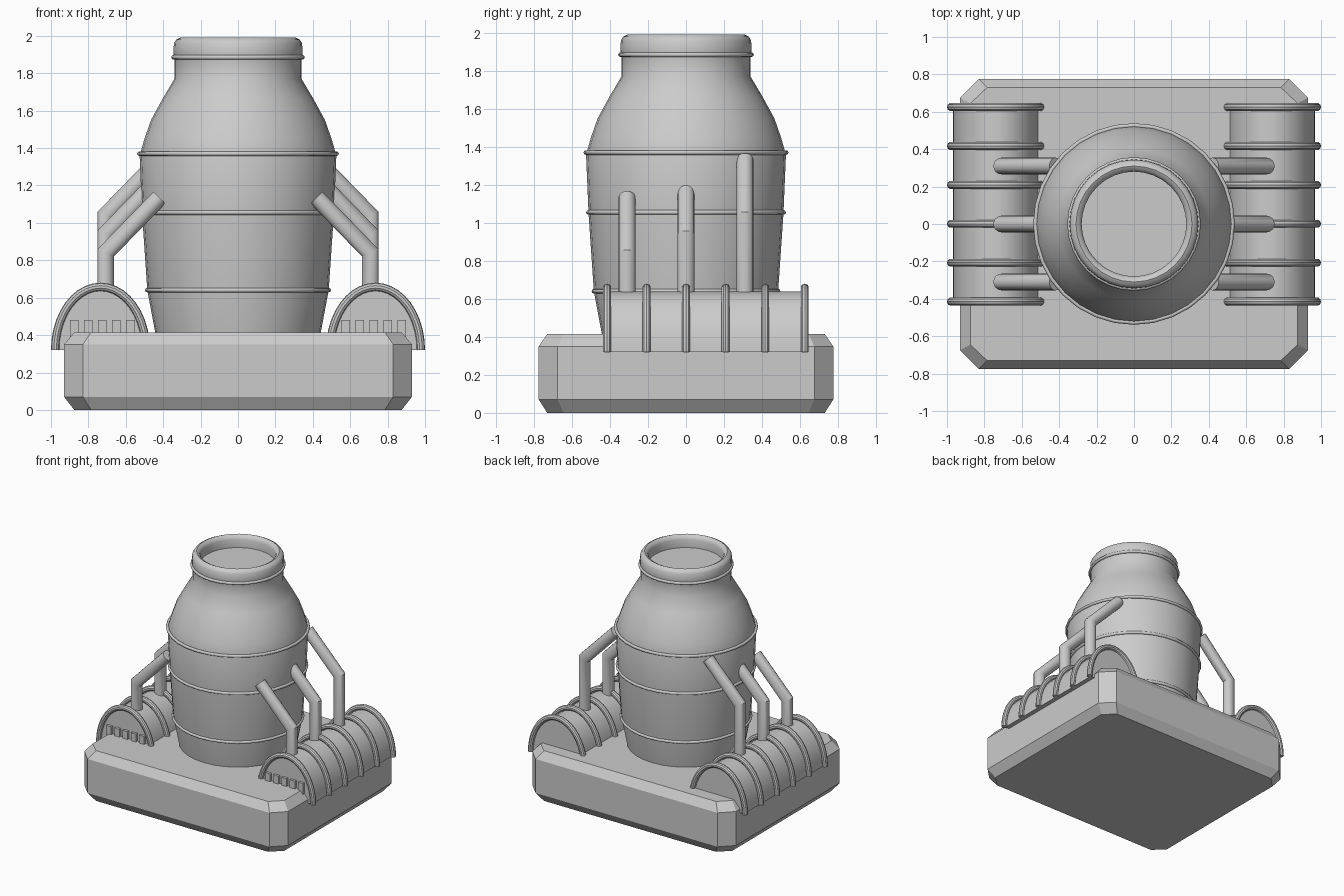
import bpy, bmesh, math
from mathutils import Vector

cube = bpy.data.objects.get("Cube")
if cube:
    bpy.data.objects.remove(cube, do_unlink=True)

grey = bpy.data.materials.new("plain grey")
grey.use_nodes = True
colour = (0.6, 0.6, 0.6, 1)
grey.diffuse_color = colour
grey.node_tree.nodes["Principled BSDF"].inputs["Base Color"].default_value = colour


def finish(name, bm, smooth=True, angle=35):
    bmesh.ops.recalc_face_normals(bm, faces=bm.faces)
    mesh = bpy.data.meshes.new(name)
    bm.to_mesh(mesh)
    bm.free()
    obj = bpy.data.objects.new(name, mesh)
    bpy.context.collection.objects.link(obj)
    mesh.materials.append(grey)
    if smooth:
        bpy.ops.object.select_all(action='DESELECT')
        obj.select_set(True)
        bpy.context.view_layer.objects.active = obj
        bpy.ops.object.shade_smooth_by_angle(angle=math.radians(angle))
    return obj


def loft(name, rings, smooth=True, closed=False, angle=35):
    """Skin a list of point rings, capping the ends unless closed."""
    bm = bmesh.new()
    loops = [[bm.verts.new(p) for p in ring] for ring in rings]
    pairs = list(zip(loops, loops[1:]))
    if closed:
        pairs.append((loops[-1], loops[0]))
    else:
        bm.faces.new(loops[0])
        bm.faces.new(loops[-1])
    n = len(loops[0])
    for a, b in pairs:
        for i in range(n):
            j = (i + 1) % n
            bm.faces.new((a[i], a[j], b[j], b[i]))
    return finish(name, bm, smooth, angle)


def circle(r, z, n=32):
    return [(r * math.cos(math.tau * i / n), r * math.sin(math.tau * i / n), z)
            for i in range(n)]


def tube(name, path, y, r, n=12):
    """Round tube with mitred corners along (x, z) points at depth y."""
    pts = [Vector(p) for p in path]
    rings = []
    for i, p in enumerate(pts):
        d0 = (p - pts[i - 1]).normalized() if i else None
        d1 = (pts[i + 1] - p).normalized() if i < len(pts) - 1 else None
        d0, d1 = d0 or d1, d1 or d0
        t = (d0 + d1).normalized()
        side = Vector((-t.y, t.x)) * (r / t.dot(d0))
        ring = []
        for k in range(n):
            a = math.tau * k / n
            q = p + side * math.cos(a)
            ring.append((q.x, y + r * math.sin(a), q.y))
        rings.append(ring)
    return loft(name, rings)


def arch(cx, a, b, n=20):
    return [(cx + a * math.cos(math.pi * i / n), 0.32 + b * math.sin(math.pi * i / n))
            for i in range(n + 1)]


def octagon(x, y, cx, cy, z):
    return [(x, y - cy, z), (x - cx, y, z), (cx - x, y, z), (-x, y - cy, z),
            (-x, cy - y, z), (cx - x, -y, z), (x - cx, -y, z), (x, cy - y, z)]


# Chamfered base block
loft("base", [octagon(0.875, 0.73, 0.09, 0.085, 0),
              octagon(0.93, 0.775, 0.10, 0.10, 0.07),
              octagon(0.93, 0.775, 0.10, 0.10, 0.35),
              octagon(0.875, 0.73, 0.09, 0.085, 0.415)], smooth=False)

# Barrel with shoulders, neck, rounded lip and recessed mouth
profile = [(0.44, 0.40), (0.485, 0.64), (0.513, 1.05), (0.526, 1.36),
           (0.50, 1.45), (0.465, 1.55), (0.405, 1.66), (0.34, 1.77),
           (0.34, 1.87), (0.345, 1.90), (0.343, 1.96), (0.33, 1.98),
           (0.31, 1.99), (0.29, 1.98), (0.28, 1.955), (0.28, 1.89)]
loft("barrel", [circle(r, z) for r, z in profile], angle=50)

# Thin bands around the barrel
for name, r, z in (("lower_band", 0.485, 0.64), ("middle_band", 0.514, 1.055),
                   ("upper_band", 0.527, 1.37), ("neck_band", 0.345, 1.885)):
    rings = [circle(r + 0.012 * math.cos(math.tau * k / 8),
                    z + 0.012 * math.sin(math.tau * k / 8)) for k in range(8)]
    loft(name, rings, closed=True, angle=60)

for side, s in (("left", 1), ("right", -1)):
    centre = s * 0.735

    # Arched housing
    section = arch(centre, 0.232, 0.318)
    loft(side + "_housing", [[(x, y, z) for x, z in section] for y in (-0.415, 0.625)])

    # Hoops over the housing
    for i in range(6):
        tube(f"{side}_hoop_{i + 1}", arch(centre, 0.243, 0.338),
             -0.415 + 0.208 * i, 0.022, 10)

    # Grille teeth on the front end
    for i in range(5):
        bm = bmesh.new()
        bmesh.ops.create_cube(bm, size=1)
        bmesh.ops.scale(bm, vec=(0.046, 0.035, 0.09), verts=bm.verts)
        bmesh.ops.translate(bm, vec=(s * (0.575 + 0.075 * i), -0.418, 0.435),
                            verts=bm.verts)
        finish(f"{side}_tooth_{i + 1}", bm, smooth=False)

    # Bent pipes from the housing to the barrel
    for i, y in enumerate((-0.31, 0, 0.31)):
        bend = 0.84 + 0.1 * i
        tube(f"{side}_pipe_{i + 1}",
             [(s * 0.707, 0.5), (s * 0.707, bend), (s * 0.42, bend + 0.295)],
             y, 0.045, 16)
